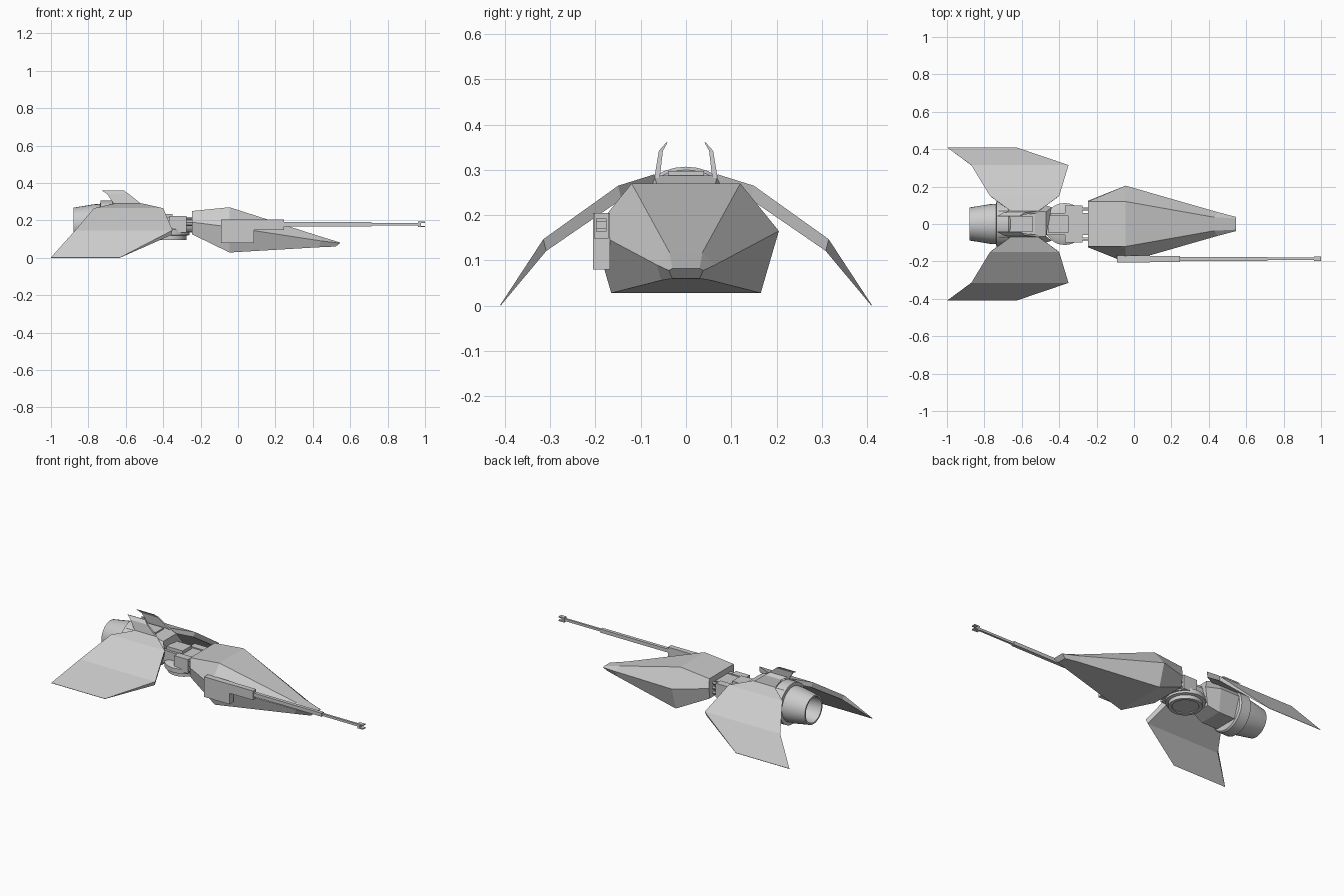
import bpy, bmesh, math
from mathutils import Matrix, Vector

if "Cube" in bpy.data.objects:
    bpy.data.objects.remove(bpy.data.objects["Cube"])


def finish(name, bm):
    bmesh.ops.recalc_face_normals(bm, faces=bm.faces)
    me = bpy.data.meshes.new(name)
    bm.to_mesh(me)
    bm.free()
    ob = bpy.data.objects.new(name, me)
    bpy.context.collection.objects.link(ob)
    return ob


def loft(name, rings):
    """Skin a row of equal-length closed sections and cap both ends."""
    bm = bmesh.new()
    rows = [[bm.verts.new(p) for p in r] for r in rings]
    n = len(rows[0])
    for a, b in zip(rows, rows[1:]):
        for i in range(n):
            bm.faces.new((a[i], a[(i + 1) % n], b[(i + 1) % n], b[i]))
    bm.faces.new(rows[0])
    bm.faces.new(rows[-1])
    return finish(name, bm)


def mirrored(ob):
    m = ob.modifiers.new("Mirror", 'MIRROR')
    m.use_axis = (False, True, False)
    m.use_mirror_merge = False
    return ob


def sym(half):
    """Mirror a half section of (x, y, z) points, top to bottom."""
    return half + [(x, -y, z) for x, y, z in reversed(half)]


def box(name, x0, x1, y0, y1, z0, z1):
    return loft(name, [[(x, y0, z0), (x, y1, z0), (x, y1, z1), (x, y0, z1)] for x in (x0, x1)])


def turned(name, profile, centre, axis='Z', seg=32):
    """Revolve (radius, distance) points about an axis."""
    rings = []
    for r, d in profile:
        ring = []
        for i in range(seg):
            a = 2 * math.pi * i / seg
            p = (d, r * math.cos(a), r * math.sin(a)) if axis == 'X' else (r * math.cos(a), r * math.sin(a), d)
            ring.append(Vector(p) + Vector(centre))
        rings.append(ring)
    ob = loft(name, rings)
    bpy.context.view_layer.objects.active = ob
    ob.select_set(True)
    bpy.ops.object.shade_smooth_by_angle(angle=math.radians(30))
    ob.select_set(False)
    return ob


# Faceted nose hull
loft("nose_hull", [
    sym([(-.245, .12, .25), (-.245, .125, .19), (-.245, .115, .125)]),
    sym([(-.045, .12, .27), (-.045, .205, .165), (-.045, .165, .028)]),
    sym([(.43, .036, .117), (.445, .064, .09), (.43, .055, .056)]),
    sym([(.545, .03, .082), (.545, .038, .078), (.522, .03, .06)])])

# Neck joining nose and tail, with side struts
box("neck_block", -.50, -.24, -.06, .06, .135, .215)
box("neck_top_plate", -.46, -.35, -.045, .045, .21, .235)
for z in (.15, .18, .21):
    mirrored(turned("neck_strut", [(.009, -.29), (.009, -.24)], (0, .08, z), 'X', 12))
    mirrored(turned("rear_strut", [(.009, -.50), (.009, -.465)], (0, .05, z + .02), 'X', 12))
mirrored(box("neck_bracket", -.37, -.275, .055, .1, .135, .222))

# Round turret ring under the neck
turned("turret_ring", [(.085, .165), (.112, .15), (.112, .122), (.095, .118), (.095, .096),
                       (.075, .096), (.073, .101)], (-.37, 0, 0), 'Z', 32)

# Tail body
loft("tail_body", [
    sym([(-.47, .065, .27), (-.44, .09, .21), (-.48, .06, .12)]),
    sym([(-.53, .07, .288), (-.53, .115, .22), (-.55, .075, .095)]),
    sym([(-.725, .07, .288), (-.725, .115, .22), (-.725, .075, .095)])])
box("tail_spine", -.70, -.54, -.04, .04, .28, .297)

# Engine collar and hollow nozzle
turned("engine_collar", [(.12, -.66), (.127, -.67), (.127, -.735), (.10, -.738)], (0, 0, .18), 'X')
turned("engine_nozzle", [(.108, -.73), (.106, -.77), (.088, -.88), (.078, -.88), (.07, -.78)],
       (0, 0, .18), 'X')


# Drooping wings: lead, trail x, span y, top z, thickness
def wing_section(lead, trail, y, z, t):
    return [(lead, y, z), (trail, y, z), (trail + t * .3, y - t * .25, z - t), (lead - t * .3, y - t * .25, z - t)]


mirrored(loft("wing", [
    wing_section(-.51, -.66, .07, .29, .025),
    wing_section(-.40, -.77, .15, .265, .03),
    wing_section(-.35, -.87, .315, .147, .026),
    wing_section(-.63, -1.0, .41, .002, .002)]))

# Swept top fins
mirrored(loft("top_fin", [
    [(-.51, .07, .282), (-.66, .07, .282), (-.66, .058, .282), (-.51, .058, .282)],
    [(-.585, .06, .342), (-.70, .06, .342), (-.70, .051, .342), (-.585, .051, .342)],
    [(-.61, .044, .36), (-.73, .044, .36), (-.73, .041, .36), (-.61, .041, .36)]]))

# Side cannon
box("cannon_housing", -.09, .085, -.205, -.168, .08, .205)
box("cannon_sleeve", .085, .245, -.203, -.171, .148, .205)
box("cannon_barrel", .245, .715, -.197, -.176, .168, .19)
box("cannon_thin_barrel", .715, .97, -.193, -.180, .172, .186)
box("cannon_muzzle", .962, .978, -.199, -.175, .164, .193)
for z in (.164, .186):
    box("muzzle_prong", .978, 1.0, -.199, -.175, z, z + .007)
